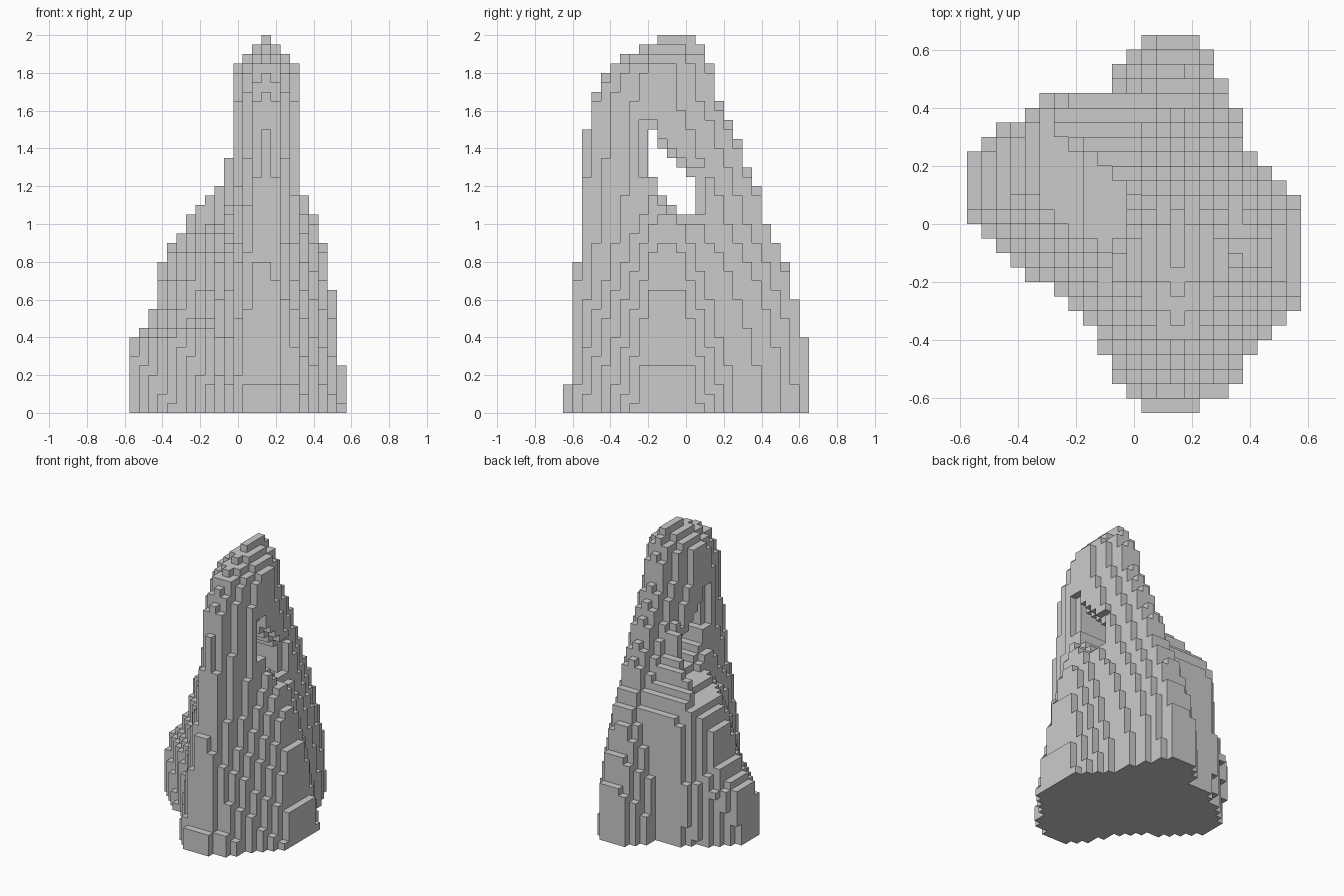
import bpy, bmesh

if "Cube" in bpy.data.objects:
    bpy.data.objects.remove(bpy.data.objects["Cube"])

S = 0.05                     # block size
NX, NY, NZ = 23, 26, 40

# Profiles against height: (z, value)
RIGHT = [(0, .575), (.25, .55), (.65, .5), (.9, .45), (1.05, .4), (1.15, .35), (1.3, .25)]
LEFT = [(0, -.575), (.4, -.55), (.45, -.5), (.55, -.45), (.8, -.4), (.95, -.35), (1, -.3),
        (1.05, -.25), (1.1, -.2), (1.15, -.15), (1.2, -.06), (1.35, -.05), (1.4, .05)]
FRONT = [(0, -.64), (.15, -.625), (.8, -.575), (1.5, -.525), (1.7, -.475), (1.8, -.425),
         (1.85, -.375), (1.9, -.325), (1.94, -.225), (1.96, -.125), (2, -.125)]
BACK = [(0, .64), (.4, .625), (.6, .575), (.8, .525), (.9, .475), (1, .425), (1.2, .375),
        (1.3, .325), (1.45, .275), (1.55, .225), (1.65, .175), (1.85, .125), (1.95, .075), (2, .025)]
WIDTH = [(0, .3), (.6, .25), (1.15, .195), (1.83, .16), (1.88, .11), (1.93, .06), (1.98, .02)]
LEFT_WIDTH = [(0, .31), (.8, .27), (.95, .22), (1.15, .195), (1.2, .19)]
SHOULDER = [(0, .45), (.92, .45), (1.05, .33), (1.2, .22), (1.4, .15)]
HOLE_LOW = [(-.175, 1.25), (-.125, 1.15), (-.075, 1.1), (-.025, 1.05), (.025, 1.05)]
HOLE_HIGH = [(-.175, 1.5), (-.125, 1.4), (.025, 1.25)]


def at(profile, z):
    if z <= profile[0][0]:
        return profile[0][1]
    for (a, u), (b, v) in zip(profile, profile[1:]):
        if z <= b:
            return u + (v - u) * (z - a) / (b - a)
    return profile[-1][1]


# Tall lens-shaped fin, fuller low on the left
def in_fin(x, y, z):
    f, b = at(FRONT, z), at(BACK, z)
    if not f - .001 <= y <= b + .001:
        return False
    t = min(1, abs(2 * (y - f + .02) / (b - f + .04) - 1))
    xc = .12 + .03 * min(1, z)
    low_left = x < xc and z < 1.2
    power = 2.9 - .6 * z if low_left else max(1.7, 2.5 - .6 * z)
    width = at(LEFT_WIDTH if low_left else WIDTH, z)
    width = max(width * (1 - (.78 + .1 * min(1, z)) * t ** power), .02)
    return abs(x - xc) <= width + .005


# Wedge-shaped buttresses on both flanks
def in_buttresses(x, y, z):
    f, b = at(FRONT, z), at(BACK, z)
    if z > 1.4 or not f + .05 <= y <= b - .05:
        return False
    r, l = at(RIGHT, z), at(LEFT, z)
    if .15 <= x <= r + .001:
        return z < 1.3 and abs(y + .1) <= max(.06, .15 - .1 * z) + 1.3 * (r - x)
    if l - .001 <= x < .15:
        d = x - l
        back = min(.19 + .15 * z + .8 * d, at(SHOULDER, z))
        front = .15 * min(z, .9) - (.75 + .3 * z) * d - .01
        return front <= y <= back
    return False


# Slanted window through the fin
def in_hole(x, y, z):
    flare = max(0, abs(x - .15) - .08) * .8
    if not -.2 - flare < y < .05 + flare:
        return False
    return at(HOLE_LOW, y) - flare * .4 < z < at(HOLE_HIGH, y) + flare * 1.3


# Fill the block grid
cells = set()
for i in range(NX):
    for j in range(NY):
        for k in range(NZ):
            p = ((i - 11) * S, (j - 12.5) * S, (k + .5) * S)
            if (in_fin(*p) or in_buttresses(*p)) and not in_hole(*p):
                cells.add((i, j, k))

# Skin the outside of the blocks
bm = bmesh.new()
verts = {}


def corner(c):
    if c not in verts:
        verts[c] = bm.verts.new(((c[0] - 11.5) * S, (c[1] - 13) * S, c[2] * S))
    return verts[c]


for cell in sorted(cells):
    for axis in range(3):
        for side in (0, 1):
            n = list(cell)
            n[axis] += 1 if side else -1
            if tuple(n) in cells:
                continue
            u, v = (axis + 1) % 3, (axis + 2) % 3
            loop = []
            for du, dv in ((0, 0), (1, 0), (1, 1), (0, 1)):
                c = list(cell)
                c[axis] += side
                c[u] += du
                c[v] += dv
                loop.append(corner(tuple(c)))
            bm.faces.new(loop if side else loop[::-1])

mesh = bpy.data.meshes.new("rock_spire")
bm.to_mesh(mesh)
bm.free()
bpy.context.collection.objects.link(bpy.data.objects.new("rock_spire", mesh))
